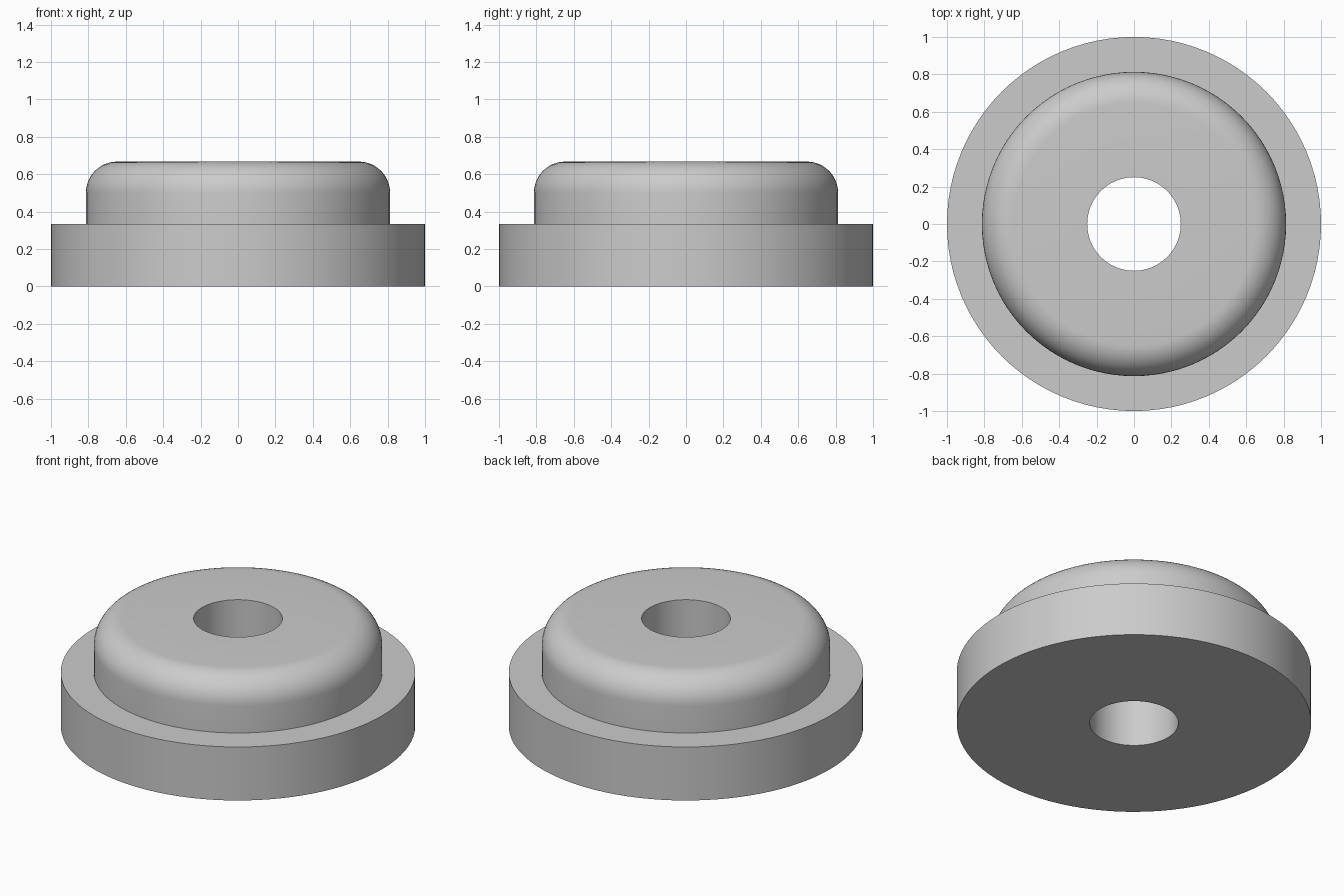
import bpy
import bmesh
from math import cos, sin, pi, radians

# Remove the default cube
cube = bpy.data.objects.get("Cube")
if cube:
    bpy.data.objects.remove(cube, do_unlink=True)

# Main dimensions
HOLE_R, FLANGE_R, BOSS_R = 0.25, 1.0, 0.8133
FLANGE_H, TOTAL_H, FILLET = 0.333, 0.667, 0.167
SIDES, FILLET_STEPS = 96, 12

# Plain grey material
grey = bpy.data.materials.new("plain_grey")
grey.use_nodes = True
colour = (0.6, 0.6, 0.6, 1.0)
grey.diffuse_color = colour
grey.node_tree.nodes["Principled BSDF"].inputs["Base Color"].default_value = colour

# Half section: bore, flange, step and rounded boss
profile = [(HOLE_R, 0), (FLANGE_R, 0), (FLANGE_R, FLANGE_H), (BOSS_R, FLANGE_H)]
for i in range(FILLET_STEPS + 1):
    a = pi / 2 * i / FILLET_STEPS
    profile.append((BOSS_R - FILLET + FILLET * cos(a),
                    TOTAL_H - FILLET + FILLET * sin(a)))
profile.append((HOLE_R, TOTAL_H))

# Revolve the section around the vertical axis
bm = bmesh.new()
verts = [bm.verts.new((r, 0, z)) for r, z in profile]
edges = [bm.edges.new((v, verts[(i + 1) % len(verts)])) for i, v in enumerate(verts)]
bmesh.ops.spin(bm, geom=verts + edges, cent=(0, 0, 0), axis=(0, 0, 1),
               angle=2 * pi, steps=SIDES, use_duplicate=False)
bmesh.ops.remove_doubles(bm, verts=bm.verts[:], dist=1e-4)
bmesh.ops.recalc_face_normals(bm, faces=bm.faces[:])

mesh = bpy.data.meshes.new("flanged_bushing")
bm.to_mesh(mesh)
bm.free()
mesh.materials.append(grey)
bushing = bpy.data.objects.new("flanged_bushing", mesh)
bpy.context.collection.objects.link(bushing)

# Smooth the curved walls while keeping rims crisp
bpy.ops.object.select_all(action="DESELECT")
bushing.select_set(True)
bpy.context.view_layer.objects.active = bushing
bpy.ops.object.shade_smooth_by_angle(angle=radians(30))
